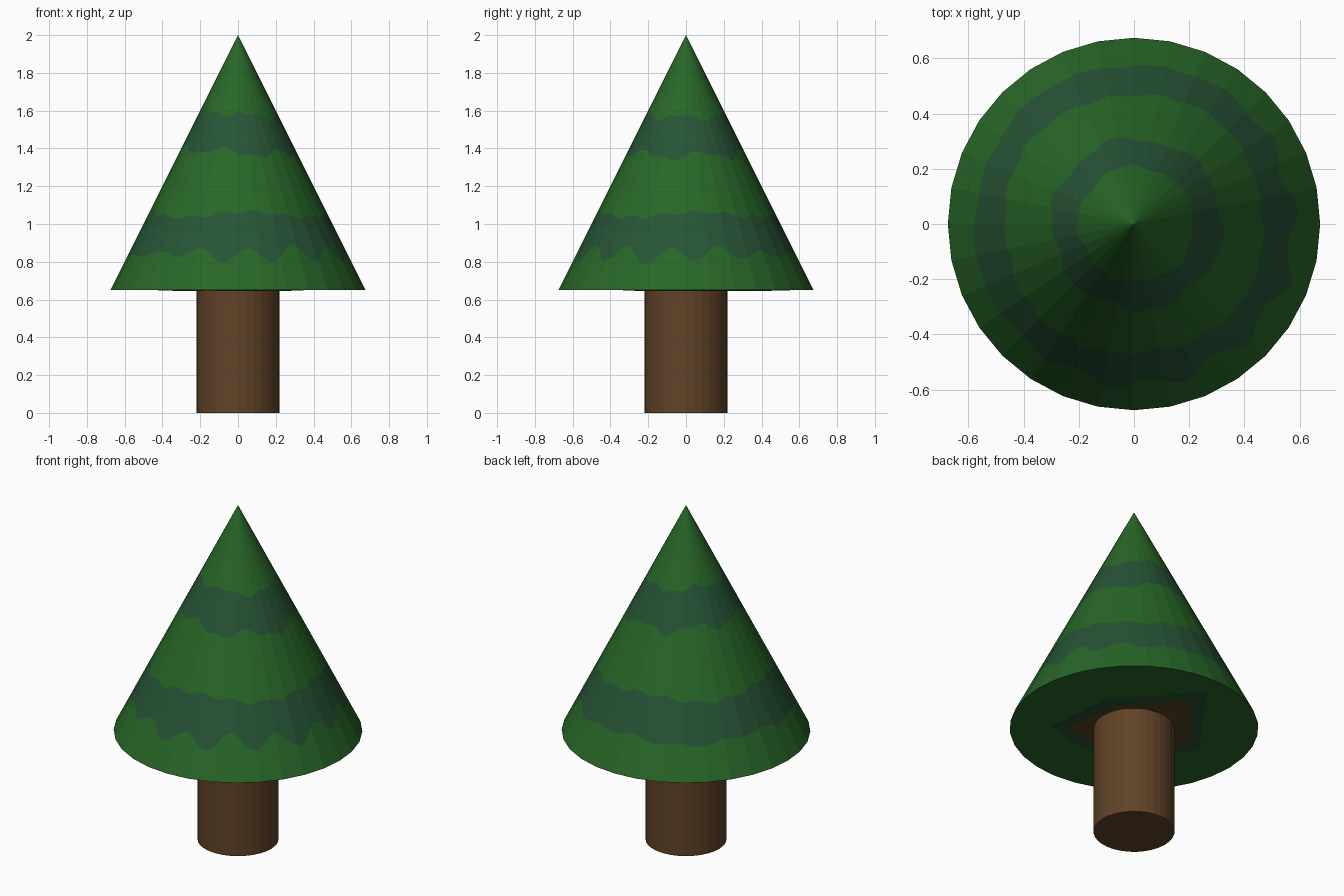
import bpy, bmesh, math

if "Cube" in bpy.data.objects:
    bpy.data.objects.remove(bpy.data.objects["Cube"])

SIDES, SUB = 32, 4
R, Z0, Z1 = 0.675, 0.65, 2.0


def mat(name, rgb):
    m = bpy.data.materials.new(name)
    m.diffuse_color = (*rgb, 1)
    m.use_nodes = True
    m.node_tree.nodes["Principled BSDF"].inputs["Base Color"].default_value = m.diffuse_color
    return m


green = mat("needle green", (0.021, 0.135, 0.021))
teal = mat("shadow green", (0.020, 0.088, 0.036))
brown = mat("bark brown", (0.118, 0.056, 0.020))
olive = mat("olive brown", (0.080, 0.060, 0.018))


def make(name, bm, mats):
    bmesh.ops.recalc_face_normals(bm, faces=bm.faces)
    me = bpy.data.meshes.new(name)
    bm.to_mesh(me)
    bm.free()
    for m in mats:
        me.materials.append(m)
    ob = bpy.data.objects.new(name, me)
    bpy.context.collection.objects.link(ob)
    return ob


# Wavy heights of the painted band edges, by angle
def edge_heights(a):
    jag = 0.2 + 0.8 * max(0, math.cos((a + math.radians(40)) * 0.9)) ** 0.6 \
        if abs((a + math.radians(40) + math.pi) % math.tau - math.pi) < 1.6 else 0.2
    low = 0.84 - 0.045 * jag * math.cos(14 * (a - math.radians(5))) + 0.01 * math.sin(5 * a)
    return [
        Z0,
        low,
        1.05 + 0.015 * math.sin(4 * a + 1) + 0.010 * math.sin(17 * a),
        1.38 - 0.02 * math.cos(a) + 0.02 * math.sin(6 * a) + 0.010 * math.sin(13 * a),
        1.58 - 0.015 * math.cos(a) + 0.012 * math.sin(5 * a + 2) + 0.008 * math.sin(11 * a),
    ]


# Foliage cone: flat sides cut along the band edges
bm = bmesh.new()
columns = []
for i in range(SIDES):
    a0, a1 = math.tau * i / SIDES, math.tau * (i + 1) / SIDES
    for j in range(SUB):
        t = j / SUB
        x = R * (math.cos(a0) * (1 - t) + math.cos(a1) * t)
        y = R * (math.sin(a0) * (1 - t) + math.sin(a1) * t)
        col = []
        for z in edge_heights(math.atan2(y, x)):
            s = (Z1 - z) / (Z1 - Z0)
            col.append(bm.verts.new((x * s, y * s, z)))
        columns.append(col)
tip = bm.verts.new((0, 0, Z1))
for i, c in enumerate(columns):
    d = columns[(i + 1) % len(columns)]
    for k in range(4):
        bm.faces.new((c[k], d[k], d[k + 1], c[k + 1])).material_index = k % 2
    bm.faces.new((c[4], d[4], tip))
bm.faces.new([c[0] for c in columns])
make("foliage", bm, [green, teal])

# Trunk
bm = bmesh.new()
bmesh.ops.create_cone(bm, cap_ends=True, segments=SIDES, radius1=0.22, radius2=0.22, depth=0.67)
bmesh.ops.translate(bm, verts=bm.verts, vec=(0, 0, 0.335))
make("trunk", bm, [brown])

# Painted patches under the foliage: thin stacked plates round the trunk
outline = [(0.43, 0.35), (0.33, -0.27), (-0.20, -0.27), (-0.34, -0.13), (-0.44, 0.05), (-0.13, 0.31)]
for n, (name, m, s) in enumerate([("outer_patch", teal, 1.0), ("middle_patch", olive, 0.82),
                                  ("inner_patch", brown, 0.62)]):
    bm = bmesh.new()
    z = Z0 - 0.002 * (n + 1)
    pts = [((v - u) * s * math.sqrt(0.5), (u + v) * s * math.sqrt(0.5)) for u, v in outline]
    f = bm.faces.new([bm.verts.new((x, y, z)) for x, y in pts])
    ext = bmesh.ops.extrude_face_region(bm, geom=[f])["geom"]
    bmesh.ops.translate(bm, verts=[g for g in ext if isinstance(g, bmesh.types.BMVert)],
                        vec=(0, 0, 0.0015))
    make(name, bm, [m])
